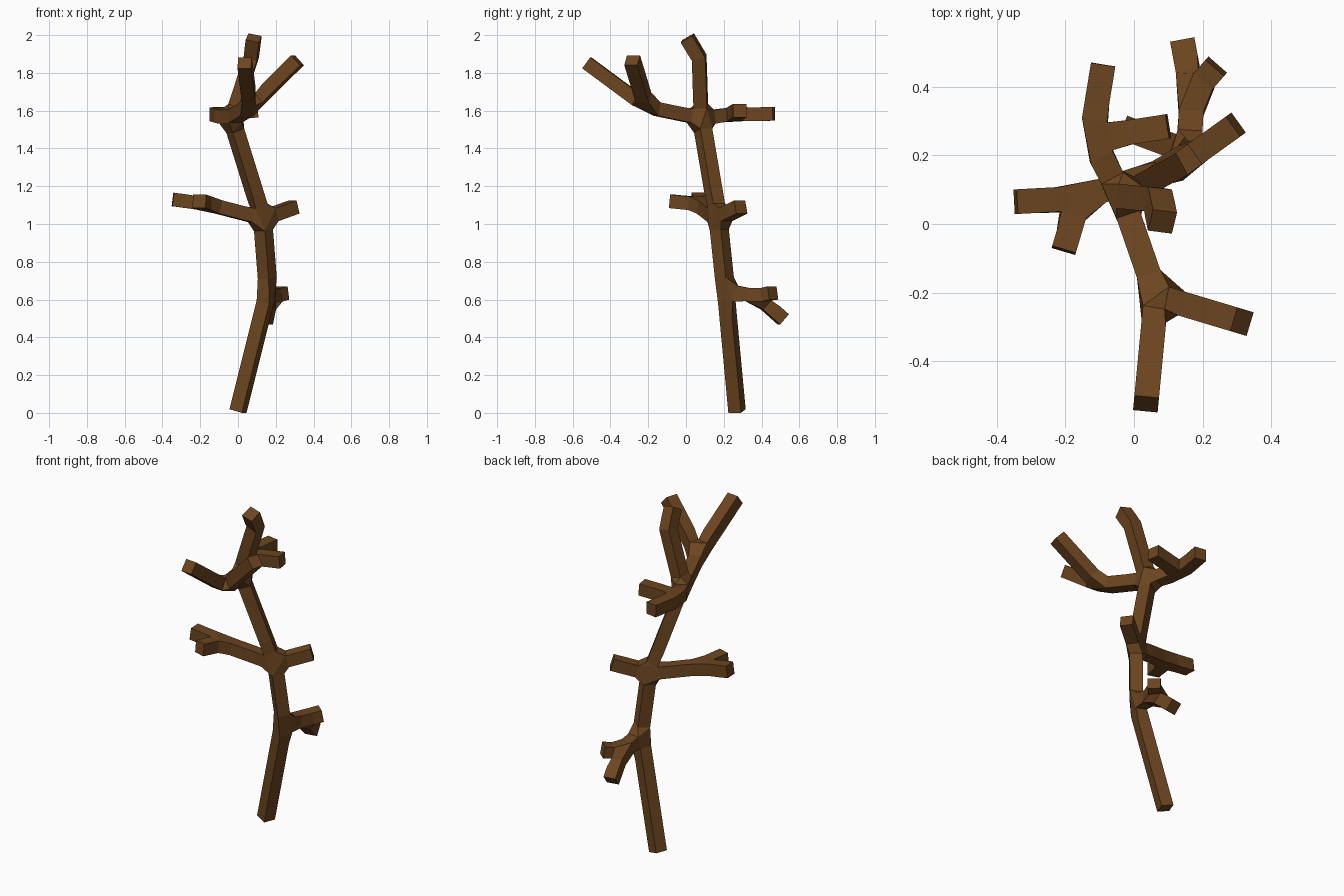
import bpy

if "Cube" in bpy.data.objects:
    bpy.data.objects.remove(bpy.data.objects["Cube"])

# Branch skeleton: each path is a chain of named joints
joints = {
    "base": (0.0, 0.27, 0.01), "low": (0.16, 0.21, 0.65),
    "mid": (0.13, 0.17, 1.03), "top": (-0.035, 0.08, 1.56),
    "low_fork": (0.17, 0.38, 0.615), "low_a": (0.145, 0.515, 0.495), "low_b": (0.24, 0.46, 0.635),
    "mid_right": (0.297, 0.29, 1.09),
    "mid_fork": (-0.16, 0.075, 1.105), "mid_a": (-0.205, -0.077, 1.12), "mid_b": (-0.345, 0.065, 1.13),
    "front_fork": (0.065, -0.21, 1.62), "front_a": (0.035, -0.525, 1.853), "front_b": (0.315, -0.285, 1.867),
    "crown": (0.07, 0.07, 1.88), "crown_tip": (0.083, 0.007, 1.985),
    "back_fork": (-0.125, 0.25, 1.58), "back_a": (-0.09, 0.465, 1.583), "back_b": (0.1, 0.285, 1.60),
}
paths = [
    "base low mid top crown crown_tip",
    "low low_fork low_a", "low_fork low_b",
    "mid mid_right", "mid mid_fork mid_a", "mid_fork mid_b",
    "top front_fork front_a", "front_fork front_b",
    "top back_fork back_a", "back_fork back_b",
]
names = list(joints)
edges = []
for p in paths:
    ids = [names.index(n) for n in p.split()]
    edges += list(zip(ids, ids[1:]))

mesh = bpy.data.meshes.new("tree_branch")
mesh.from_pydata(list(joints.values()), edges, [])
tree = bpy.data.objects.new("tree_branch", mesh)
bpy.context.collection.objects.link(tree)

# Square-section skin around the skeleton
skin = tree.modifiers.new("Skin", 'SKIN')
skin.use_smooth_shade = False
for i, v in enumerate(mesh.skin_vertices[0].data):
    v.radius = (0.036, 0.036)
    v.use_root = (i == 0)

# Bark colour
bark = bpy.data.materials.new("bark")
bark.diffuse_color = (0.15, 0.06, 0.014, 1)
bark.use_nodes = True
bark.node_tree.nodes["Principled BSDF"].inputs["Base Color"].default_value = bark.diffuse_color
mesh.materials.append(bark)
